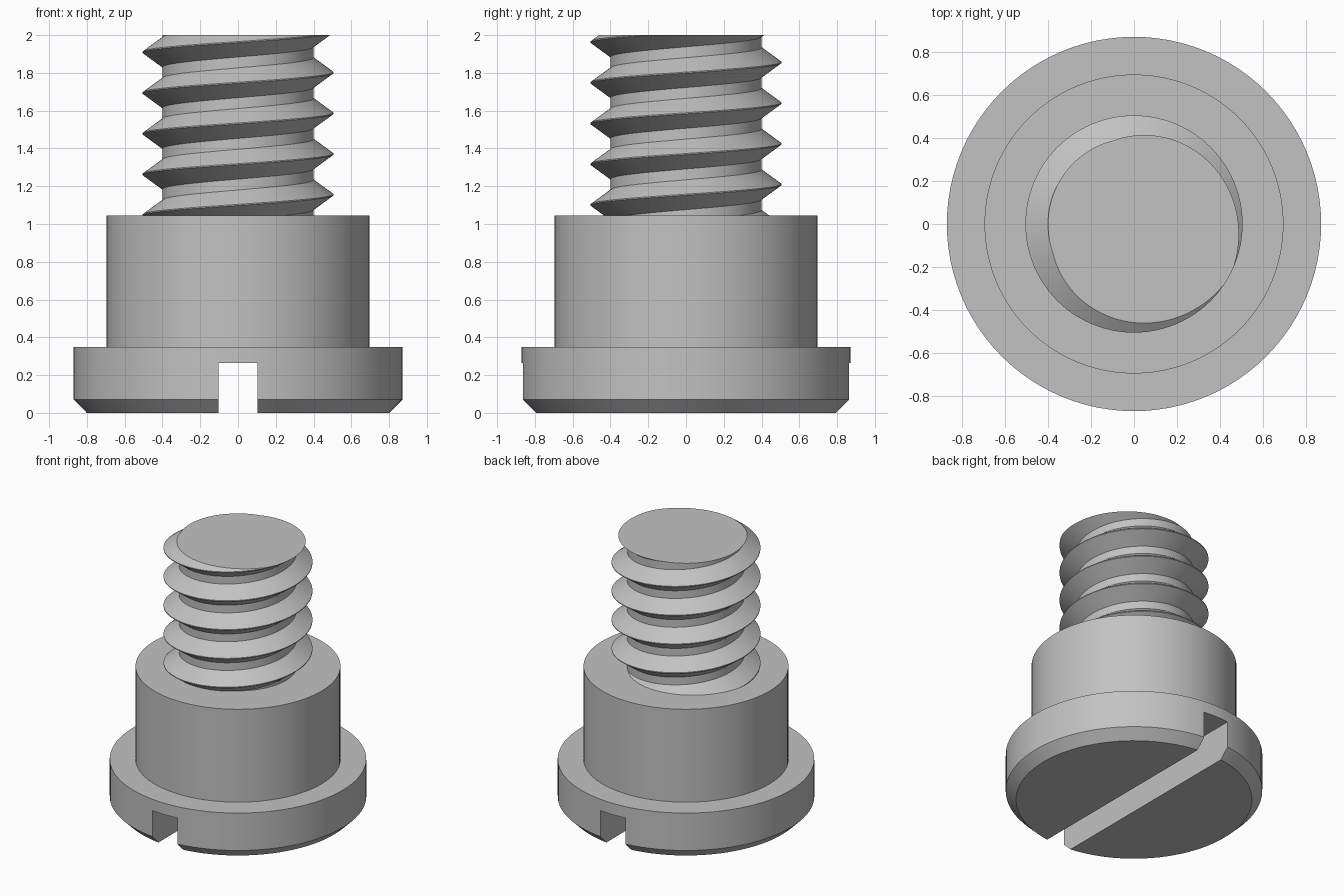
import bpy, bmesh, math
from mathutils import Vector

cube = bpy.data.objects.get("Cube")
if cube:
    bpy.data.objects.remove(cube, do_unlink=True)

steel = bpy.data.materials.new("plain grey steel")
steel.use_nodes = True
GREY = (0.54, 0.54, 0.54, 1)
steel.diffuse_color = GREY
steel.node_tree.nodes["Principled BSDF"].inputs["Base Color"].default_value = GREY

HEAD_R, SHOULDER_R = 0.87, 0.695
HEAD_TOP, SHOULDER_TOP, TOP = 0.35, 1.045, 2.0
ROOT_R, CREST_R, PITCH = 0.40, 0.505, 0.2155
FLANK, CREST_HALF = 0.076, 0.003
CREST_Z = 1.155          # crest height on the +x side
STEPS = 96               # segments around every round part


def make_object(name, bm):
    bmesh.ops.recalc_face_normals(bm, faces=bm.faces)
    mesh = bpy.data.meshes.new(name)
    bm.to_mesh(mesh)
    bm.free()
    obj = bpy.data.objects.new(name, mesh)
    bpy.context.collection.objects.link(obj)
    mesh.materials.append(steel)
    return obj


def activate(obj):
    bpy.ops.object.select_all(action='DESELECT')
    obj.select_set(True)
    bpy.context.view_layer.objects.active = obj


def smooth(obj):
    activate(obj)
    bpy.ops.object.shade_smooth_by_angle(angle=math.radians(30))


# Head with chamfer, and shoulder: stacked rings with flat ends
def lathe(name, profile):
    bm = bmesh.new()
    rings = []
    for r, z in profile:
        rings.append([bm.verts.new((r * math.cos(a), r * math.sin(a), z))
                      for a in (math.tau * i / STEPS for i in range(STEPS))])
    for low, high in zip(rings, rings[1:]):
        for i in range(STEPS):
            j = (i + 1) % STEPS
            bm.faces.new((low[i], low[j], high[j], high[i]))
    bm.faces.new(rings[0])
    bm.faces.new(rings[-1])
    return make_object(name, bm)


body = lathe("head_and_shoulder", [
    (0.80, 0), (HEAD_R, 0.07), (HEAD_R, HEAD_TOP),
    (SHOULDER_R, HEAD_TOP), (SHOULDER_R, SHOULDER_TOP)])

# Driver slot running front to back across the underside
bm = bmesh.new()
bmesh.ops.create_cube(bm, size=1)
bmesh.ops.scale(bm, vec=(0.206, 2.4, 0.53), verts=bm.verts)
cutter = make_object("slot_cutter", bm)
cutter.hide_render = True
cut = body.modifiers.new("slot", 'BOOLEAN')
cut.operation = 'DIFFERENCE'
cut.solver = 'EXACT'
cut.object = cutter
activate(body)
bpy.ops.object.modifier_apply(modifier=cut.name)
bpy.data.objects.remove(cutter, do_unlink=True)
smooth(body)

# Right-handed thread: one tooth swept up a helix, each turn meeting the next
root_half = PITCH - FLANK - CREST_HALF
tooth = [(ROOT_R, -FLANK - CREST_HALF), (CREST_R, -CREST_HALF),
         (CREST_R, CREST_HALF), (ROOT_R, FLANK + CREST_HALF),
         (ROOT_R, root_half)]
bm = bmesh.new()
previous = None
for i in range(-2 * STEPS, 6 * STEPS + 1):
    a = math.tau * i / STEPS
    rise = CREST_Z + PITCH * i / STEPS
    section = [bm.verts.new((r * math.cos(a), r * math.sin(a), rise + dz))
               for r, dz in tooth]
    if previous:
        for k in range(len(tooth) - 1):
            bm.faces.new((previous[k], section[k], section[k + 1], previous[k + 1]))
    previous = section
bmesh.ops.remove_doubles(bm, verts=bm.verts, dist=0.0005)

# Trim the thread flat at the tip and just inside the shoulder, then cap it
for z, up in ((TOP, 1), (SHOULDER_TOP - 0.01, -1)):
    result = bmesh.ops.bisect_plane(
        bm, geom=bm.verts[:] + bm.edges[:] + bm.faces[:], dist=0.00001,
        plane_co=Vector((0, 0, z)), plane_no=Vector((0, 0, up)), clear_outer=True)
    rim = [e for e in result["geom_cut"] if isinstance(e, bmesh.types.BMEdge)]
    bmesh.ops.edgenet_fill(bm, edges=rim)
thread = make_object("threaded_shank", bm)
smooth(thread)
